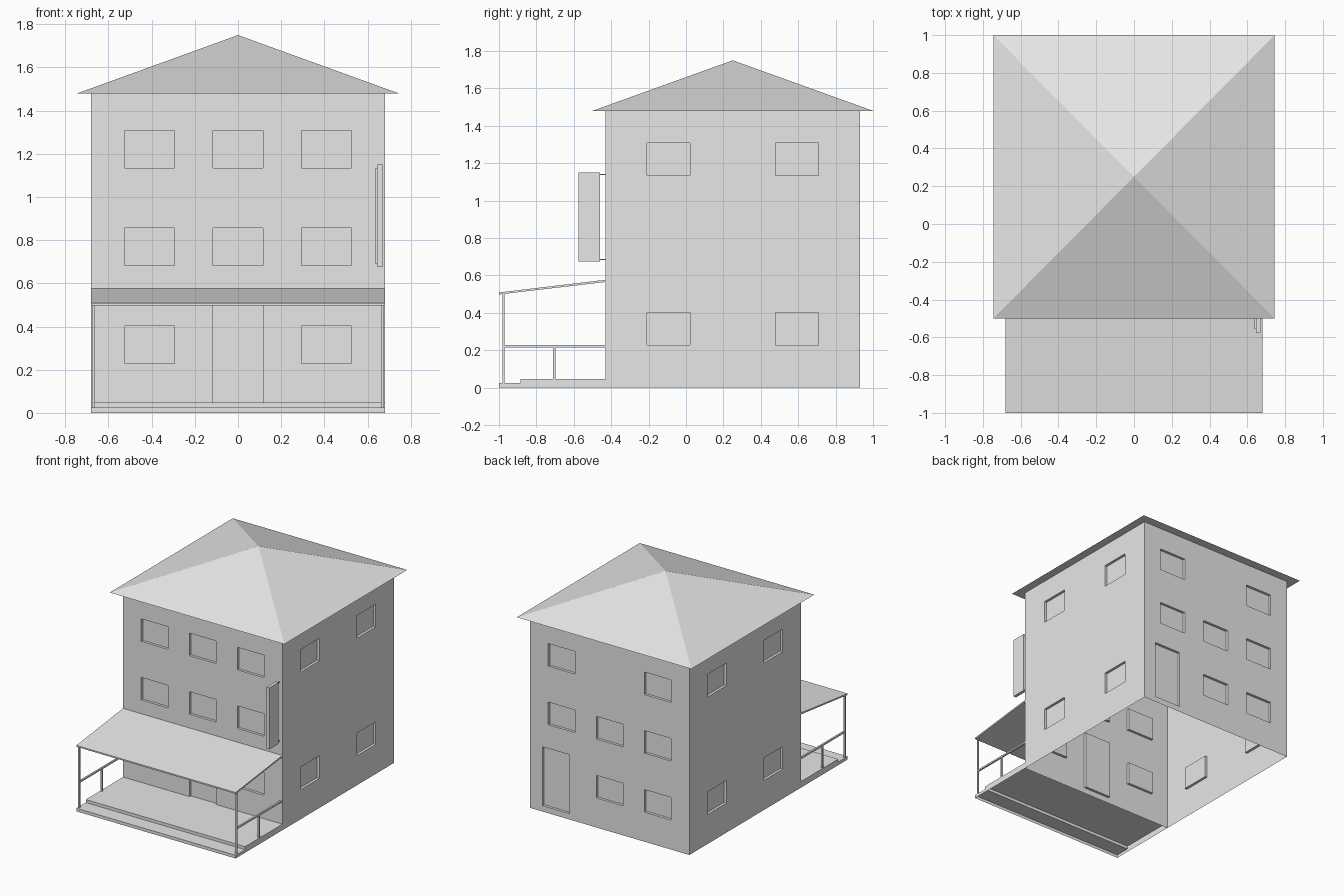
import bpy, bmesh
from mathutils import Vector

if "Cube" in bpy.data.objects:
    bpy.data.objects.remove(bpy.data.objects["Cube"])

# One plain colour for the whole model
mat = bpy.data.materials.new("light_grey")
mat.diffuse_color = (0.8, 0.8, 0.8, 1)
mat.use_nodes = True
mat.node_tree.nodes["Principled BSDF"].inputs["Base Color"].default_value = mat.diffuse_color


def finish(name, bm, recalc=True):
    bmesh.ops.remove_doubles(bm, verts=bm.verts, dist=1e-5)
    if recalc:
        bmesh.ops.recalc_face_normals(bm, faces=bm.faces)
    me = bpy.data.meshes.new(name)
    bm.to_mesh(me)
    bm.free()
    me.materials.append(mat)
    ob = bpy.data.objects.new(name, me)
    bpy.context.collection.objects.link(ob)
    return ob


def prism(name, profile, x0, x1, skip=()):
    """Extrude a (y, z) profile along x; skip lists the edges left open."""
    bm = bmesh.new()
    a = [bm.verts.new((x0, y, z)) for y, z in profile]
    b = [bm.verts.new((x1, y, z)) for y, z in profile]
    n = len(profile)
    bm.faces.new(a[::-1])
    bm.faces.new(b)
    for i in range(n):
        if i not in skip:
            j = (i + 1) % n
            bm.faces.new((a[i], a[j], b[j], b[i]))
    return finish(name, bm)


def box(name, x, y, z):
    return prism(name, [(y[0], z[0]), (y[1], z[0]), (y[1], z[1]), (y[0], z[1])], *x)


# House walls: open-bottomed shell with recessed windows and doors
HALF, CY, TOP, DEPTH = 0.68, 0.25, 1.48, 0.02
LOW, MID, HIGH = 0.315, 0.77, 1.222


def window(u, z):
    return (u - 0.115, u + 0.115, z - 0.087, z + 0.087)


def door(u):
    return (u - 0.115, u + 0.115, 0.045, 0.5)


def wall(bm, normal, openings):
    n = Vector(normal)
    right = Vector((-n.y, n.x, 0))

    def quad(pts):
        bm.faces.new([bm.verts.new(Vector((0, CY, z)) + right * u + n * (HALF - d))
                      for u, z, d in pts])

    us = sorted({-HALF, HALF} | {v for o in openings for v in o[:2]})
    zs = sorted({0, TOP} | {v for o in openings for v in o[2:]})
    for u0, u1 in zip(us, us[1:]):
        for z0, z1 in zip(zs, zs[1:]):
            um, zm = (u0 + u1) / 2, (z0 + z1) / 2
            if not any(o[0] < um < o[1] and o[2] < zm < o[3] for o in openings):
                quad([(u0, z0, 0), (u1, z0, 0), (u1, z1, 0), (u0, z1, 0)])
    for u0, u1, z0, z1 in openings:
        ring = [(u0, z0), (u1, z0), (u1, z1), (u0, z1)]
        quad([(*p, DEPTH) for p in ring])
        for p, q in zip(ring, ring[1:] + ring[:1]):
            quad([(*p, 0), (*q, 0), (*q, DEPTH), (*p, DEPTH)])


side = [window(u, z) for u in (-0.343, 0.343) for z in (LOW, HIGH)]
front = [window(u, z) for u in (-0.41, 0.41) for z in (LOW, MID, HIGH)]
front += [window(0, MID), window(0, HIGH), door(0)]
back = [window(u, MID) for u in (-0.41, 0, 0.41)]
back += [window(u, HIGH) for u in (-0.41, 0.41)]
back += [window(0, LOW), window(0.41, LOW), door(-0.46)]

bm = bmesh.new()
wall(bm, (0, -1, 0), front)
wall(bm, (0, 1, 0), back)
wall(bm, (1, 0, 0), side)
wall(bm, (-1, 0, 0), side)
finish("house_walls", bm, recalc=False)

# Pyramid roof with overhanging eaves
bm = bmesh.new()
base = [bm.verts.new((x, y, TOP)) for x, y in
        ((-0.745, -0.5), (0.745, -0.5), (0.745, 1), (-0.745, 1))]
apex = bm.verts.new((0, CY, 1.75))
bm.faces.new(base[::-1])
for i in range(4):
    bm.faces.new((base[i], base[(i + 1) % 4], apex))
finish("main_roof", bm)

# Porch floor with a front step, open underneath
prism("porch_floor", [(-0.43, 0), (-0.43, 0.047), (-0.885, 0.047),
                      (-0.885, 0.024), (-1, 0.024), (-1, 0)],
      -HALF, HALF, skip=(0, 5))

# Sloping porch roof
prism("porch_roof", [(-1, 0.498), (-0.43, 0.565), (-0.43, 0.577), (-1, 0.509)],
      -HALF, HALF)

# Porch posts and side rails
for label, s in (("left", -1), ("right", 1)):
    xs = sorted((s * 0.664, s * 0.677))
    box(label + "_post", xs, (-0.982, -0.970), (0.024, 0.503))
    box(label + "_rail", xs, (-0.970, -0.43), (0.216, 0.228))
    box(label + "_rail_support", xs, (-0.711, -0.699), (0.047, 0.216))

# Blank hanging signboard on two brackets
box("signboard", (0.645, 0.669), (-0.574, -0.46), (0.675, 1.15))
box("signboard_panel", (0.637, 0.645), (-0.555, -0.48), (0.69, 1.135))
for label, z in (("lower", 0.685), ("upper", 1.14)):
    box(label + "_sign_bracket", (0.654, 0.660), (-0.46, -0.43), (z - 0.003, z + 0.003))
